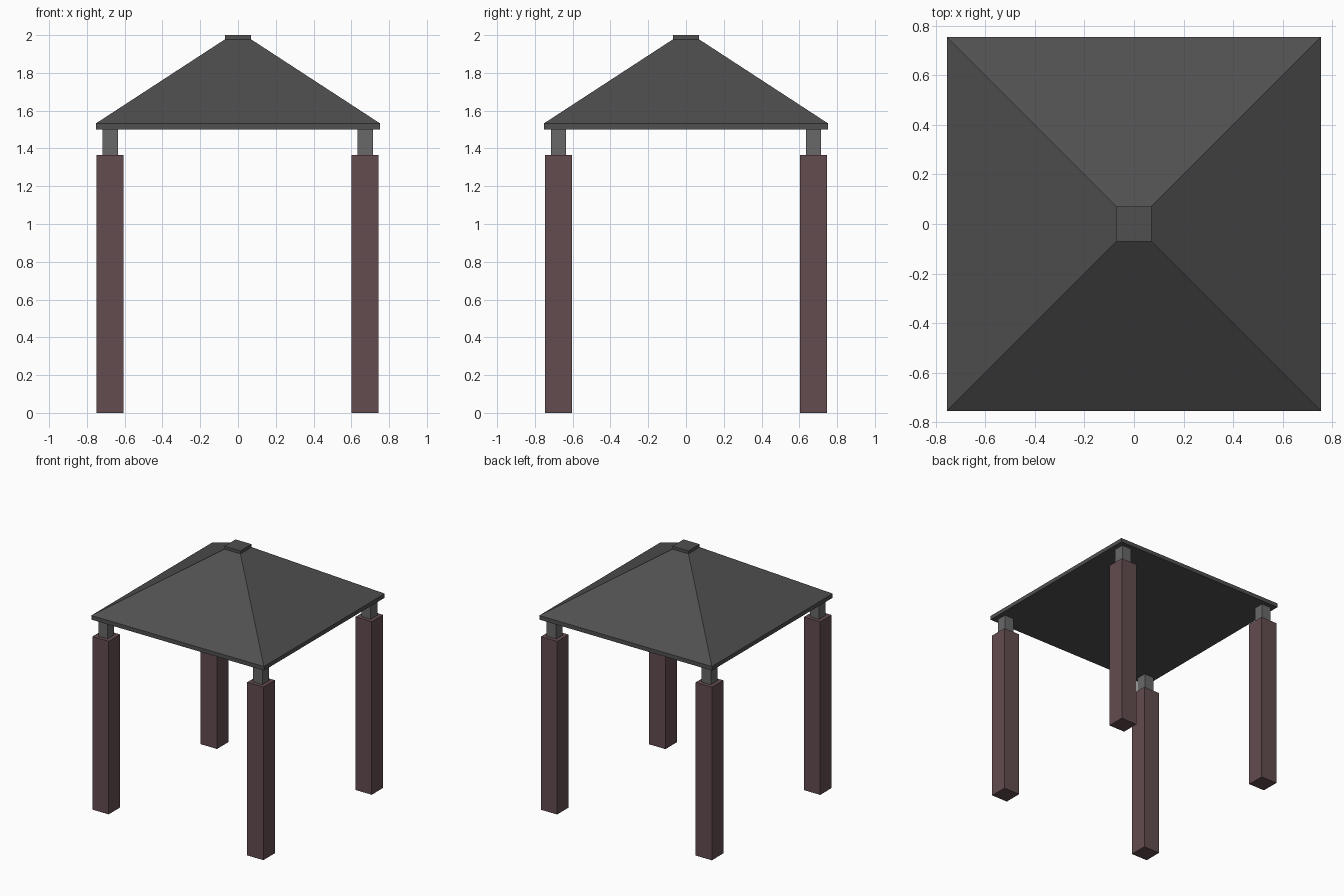
import bpy, bmesh

if "Cube" in bpy.data.objects:
    bpy.data.objects.remove(bpy.data.objects["Cube"])


def material(name, rgb):
    m = bpy.data.materials.new(name)
    m.diffuse_color = (*rgb, 1)
    m.use_nodes = True
    m.node_tree.nodes["Principled BSDF"].inputs["Base Color"].default_value = m.diffuse_color
    return m


def square_loft(name, sections, mat, cx=0, cy=0):
    """Closed solid through stacked squares given as (half width, height)."""
    bm = bmesh.new()
    rings = [[bm.verts.new((sx * h, sy * h, z))
              for sx, sy in ((-1, -1), (1, -1), (1, 1), (-1, 1))]
             for h, z in sections]
    for low, high in zip(rings, rings[1:]):
        for i in range(4):
            j = (i + 1) % 4
            bm.faces.new((low[i], low[j], high[j], high[i]))
    bm.faces.new(rings[0][::-1])
    bm.faces.new(rings[-1])
    mesh = bpy.data.meshes.new(name)
    bm.to_mesh(mesh)
    bm.free()
    mesh.materials.append(mat)
    ob = bpy.data.objects.new(name, mesh)
    ob.location = (cx, cy, 0)
    bpy.context.collection.objects.link(ob)
    return ob


wood = material("dark_red_wood", (0.125, 0.072, 0.080))
slate = material("dark_roof", (0.08, 0.08, 0.08))
metal = material("grey_bracket", (0.14, 0.14, 0.14))

# Four posts, each with a narrower bracket carrying the roof
for side, x in (("left", -0.677), ("right", 0.673)):
    for end, y in (("front", -0.675), ("back", 0.675)):
        square_loft(f"{end}_{side}_post", [(0.071, 0), (0.071, 1.365)], wood, x, y)
        square_loft(f"{end}_{side}_bracket", [(0.041, 1.365), (0.041, 1.5)], metal, x, y)

# Hipped roof with a thin vertical eave and a flat top
square_loft("roof", [(0.753, 1.5), (0.753, 1.532), (0.07, 1.977)], slate)

# Square cap on the peak
square_loft("roof_cap", [(0.07, 1.977), (0.07, 2.0)], slate)
